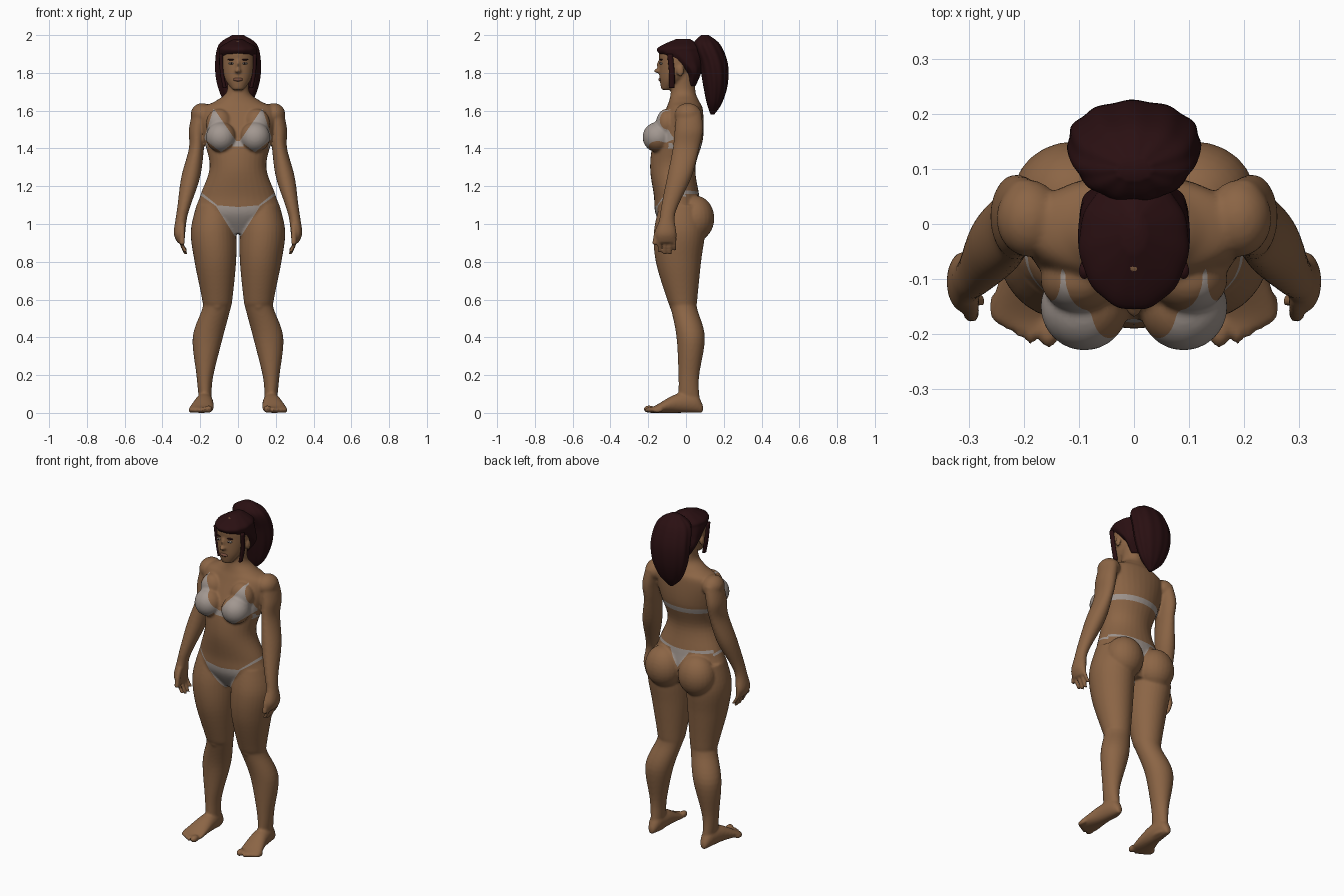
import bpy, bmesh
from math import sin, cos, pi
from mathutils import Matrix, Vector

cube = bpy.data.objects.get("Cube")
if cube:
    bpy.data.objects.remove(cube)


def material(name, red, green, blue):
    mat = bpy.data.materials.new(name)
    mat.use_nodes = True
    mat.diffuse_color = (red, green, blue, 1)
    node = next(n for n in mat.node_tree.nodes if n.type == 'BSDF_PRINCIPLED')
    node.inputs["Base Color"].default_value = (red, green, blue, 1)
    return mat


skin = material("skin brown", .26, .13, .06)
cloth = material("cloth grey", .36, .31, .28)
hair = material("hair dark red", .023, .005, .006)
lip = material("lip brown", .19, .08, .05)
white = material("eye white", .35, .3, .26)
iris = material("iris dark", .02, .01, .01)


def spline(rows, steps=6):
    """Smooth interpolation through a list of cross-sections."""
    result = []
    for i in range(len(rows) - 1):
        before, start, end = rows[max(i - 1, 0)], rows[i], rows[i + 1]
        after = rows[min(i + 2, len(rows) - 1)]
        for step in range(steps):
            t = step / steps
            row = []
            for a, b, c, d in zip(before, start, end, after):
                leave, arrive, rise = (c - a) / 2, (d - b) / 2, c - b
                bend = 3 * rise - 2 * leave - arrive
                twist = leave + arrive - 2 * rise
                row.append(b + t * (leave + t * (bend + t * twist)))
            result.append(row)
    return result + [rows[-1]]


def loft(bm, rows, side=1, along_y=False, count=32, ripple=0):
    """Rows hold position, then low and high limits on the two other axes."""
    rings = []
    for pos, left, right, front, back in spline(rows):
        ring = []
        for i in range(count):
            angle = 2 * pi * i / count
            swell = 1 + ripple * sin(11 * angle + 5 * pos)
            u = (left + right + swell * cos(angle) * (right - left)) / 2
            v = (front + back + swell * sin(angle) * (back - front)) / 2
            place = (side * u, pos, v) if along_y else (side * u, v, pos)
            ring.append(bm.verts.new(place))
        rings.append(ring)
    for lower, upper in zip(rings, rings[1:]):
        for i in range(count):
            j = (i + 1) % count
            bm.faces.new((lower[i], lower[j], upper[j], upper[i]))
    bm.faces.new(rings[0])
    bm.faces.new(rings[-1])


def centred(rows):
    """Turn half widths into left and right limits."""
    return [(z, -half, half, front, back) for z, half, front, back in rows]


def ball(bm, centre, radii):
    matrix = Matrix.Translation(centre) @ Matrix.Diagonal((*radii, 1))
    bmesh.ops.create_uvsphere(bm, u_segments=24, v_segments=16, radius=1, matrix=matrix)


def finish(bm, name, mat):
    bmesh.ops.recalc_face_normals(bm, faces=bm.faces[:])
    mesh = bpy.data.meshes.new(name)
    bm.to_mesh(mesh)
    bm.free()
    mesh.materials.append(mat)
    mesh.polygons.foreach_set("use_smooth", [True] * len(mesh.polygons))
    obj = bpy.data.objects.new(name, mesh)
    bpy.context.collection.objects.link(obj)
    return obj


# Torso with neck, head, nose
bm = bmesh.new()
loft(bm, centred([(.95, .1, -.1, .05), (1.05, .22, -.16, .08), (1.15, .2, -.17, .07),
                  (1.3, .15, -.19, .05), (1.45, .18, -.17, .09), (1.6, .2, -.11, .09),
                  (1.65, .12, -.09, .07), (1.7, .06, -.08, .05), (1.8, .06, -.07, .05)]))
loft(bm, centred([(1.71, .03, -.13, -.08), (1.77, .07, -.14, 0), (1.86, .09, -.14, .06),
                  (1.92, .08, -.14, .07), (1.97, .03, -.08, .02)]))
ball(bm, (0, -.15, 1.81), (.016, .02, .012))
ball(bm, (0, -.14, 1.84), (.01, .015, .03))

for side in (1, -1):
    # Ears, chest, seat, shoulders and knees
    ball(bm, (side * .09, -.03, 1.81), (.01, .02, .03))
    ball(bm, (side * .09, -.15, 1.46), (.08, .08, .08))
    ball(bm, (side * .1, -.1, 1.53), (.07, .06, .08))
    ball(bm, (side * .11, .05, 1.03), (.11, .1, .12))
    ball(bm, (side * .19, .01, 1.58), (.06, .07, .06))
    ball(bm, (side * .11, -.05, .58), (.04, .04, .05))
    # Arms with palms
    loft(bm, [(1.6, .15, .24, -.05, .08), (1.5, .17, .26, -.06, .09),
              (1.4, .18, .26, -.07, .07), (1.25, .2, .3, -.1, .03),
              (1.1, .25, .32, -.13, -.04), (1.03, .27, .33, -.14, -.06),
              (.95, .28, .34, -.16, -.05), (.9, .29, .32, -.15, -.06)], side)
    # Fingers and thumb
    for i, tip in enumerate((.85, .84, .84, .86)):
        y = -.14 + .027 * i
        loft(bm, [(z, x, x + .022, y - .01, y + .01)
                  for z, x in ((.95, .3), (.9, .29), (tip, .265))], side, count=16)
    loft(bm, [(z, .28, .31, y, y + .03)
              for z, y in ((1, -.15), (.95, -.17), (.89, -.18))], side, count=16)
    # Legs
    loft(bm, [(1.1, .03, .22, -.14, .08), (.96, .01, .25, -.17, .1),
              (.8, .01, .23, -.16, .08), (.6, .03, .19, -.1, .06),
              (.55, .04, .19, -.08, .06), (.4, .08, .24, -.05, .1),
              (.2, .13, .22, -.04, .07), (.1, .14, .21, -.04, .07),
              (.01, .14, .2, -.04, .08)], side)
    # Feet and toes
    loft(bm, [(.09, .16, .19, 0, .04), (.05, .14, .21, 0, .1), (-.05, .13, .23, 0, .1),
              (-.16, .13, .26, 0, .04), (-.19, .15, .23, 0, .03)], side, along_y=True)
    ball(bm, (side * .155, -.195, .02), (.02, .03, .02))
    for i in range(4):
        ball(bm, (side * (.187 + .021 * i), -.19 + .013 * i, .015), (.012, .03, .015))

# Fuse the parts into one smooth skin
body = finish(bm, "body", skin)
remesh = body.modifiers.new("fuse", 'REMESH')
remesh.mode = 'VOXEL'
remesh.voxel_size = .007
relax = body.modifiers.new("relax", 'SMOOTH')
relax.iterations = 5
graph = bpy.context.evaluated_depsgraph_get()
fused = bpy.data.meshes.new_from_object(body.evaluated_get(graph))
body.modifiers.clear()
body.data = fused
fused.materials.clear()
fused.materials.append(skin)
fused.materials.append(cloth)


def paint(bm, outline, y_low, y_high):
    """Cut a convex x-z outline into the skin on both sides and colour it."""
    margin = .02
    for side in (1, -1):
        points = [Vector((side * x, 0, z)) for x, z in outline][::side]
        xs, zs = [p.x for p in points], [p.z for p in points]
        geom = set()
        for face in bm.faces:
            spot = face.verts[0].co
            if (y_low < spot.y < y_high
                    and min(xs) - margin < spot.x < max(xs) + margin
                    and min(zs) - margin < spot.z < max(zs) + margin):
                geom.update([face], face.edges, face.verts)
        planes = []
        for start, end in zip(points, points[1:] + points[:1]):
            along = end - start
            normal = Vector((-along.z, 0, along.x)).normalized()
            planes.append((start, normal))
            geom = bmesh.ops.bisect_plane(bm, geom=list(geom), dist=.00001,
                                          plane_co=start, plane_no=normal)["geom"]
        for face in geom:
            if isinstance(face, bmesh.types.BMFace):
                middle = face.calc_center_median()
                if all((middle - p).dot(normal) > -.0001 for p, normal in planes):
                    face.material_index = 1


# Swimwear: cups, chest band, centre link, brief front, hip strings, brief back
bm = bmesh.new()
bm.from_mesh(fused)
paint(bm, [(.01, 1.44), (.09, 1.38), (.18, 1.45), (.13, 1.61), (.12, 1.6)], -.3, -.06)
paint(bm, [(0, 1.4), (.17, 1.4), (.17, 1.43), (0, 1.43)], -.09, .2)
paint(bm, [(0, 1.41), (.03, 1.41), (.03, 1.44), (0, 1.44)], -.3, -.1)
paint(bm, [(0, .93), (.02, .94), (.12, 1.1), (0, 1.09)], -.3, 0)
paint(bm, [(.11, 1.09), (.21, 1.16), (.21, 1.18), (.11, 1.1)], -.3, 0)
paint(bm, [(.03, 1.16), (.21, 1.16), (.21, 1.18), (.03, 1.17)], -.01, .2)
paint(bm, [(0, 1.06), (.07, 1.17), (0, 1.17)], 0, .2)
bm.to_mesh(fused)
bm.free()
fused.polygons.foreach_set("use_smooth", [True] * len(fused.polygons))

# Hair cap with side locks
bm = bmesh.new()
loft(bm, centred([(1.73, .04, .01, .05), (1.8, .09, 0, .08), (1.86, .1, -.08, .09),
                  (1.91, .1, -.15, .09), (1.94, .09, -.14, .08), (1.98, .02, -.05, .02)]),
     count=88, ripple=.01)
for side in (1, -1):
    loft(bm, [(z, x, x + .02, y, y + .03)
              for z, x, y in ((1.9, .08, -.1), (1.8, .075, -.09), (1.72, .06, -.09))],
         side, count=16)
finish(bm, "hair_cap", hair)

# Ponytail
bm = bmesh.new()
loft(bm, centred([(2, .03, .08, .12), (1.95, .1, .04, .18), (1.85, .12, .07, .22),
                  (1.74, .11, .09, .22), (1.64, .07, .11, .19), (1.58, .01, .13, .15)]),
     count=88, ripple=.02)
finish(bm, "ponytail", hair)

# Eyes, eyebrows and lips
for name, mat, z, radii in (("eye", white, 1.85, (.015, .01, .006)),
                            ("iris", iris, 1.85, (.006, .012, .006)),
                            ("eyebrow", hair, 1.87, (.02, .01, .004))):
    for side, label in ((1, "left"), (-1, "right")):
        bm = bmesh.new()
        ball(bm, (side * .035, -.13, z), radii)
        finish(bm, label + "_" + name, mat)
bm = bmesh.new()
ball(bm, (0, -.135, 1.765), (.025, .012, .01))
finish(bm, "lips", lip)
